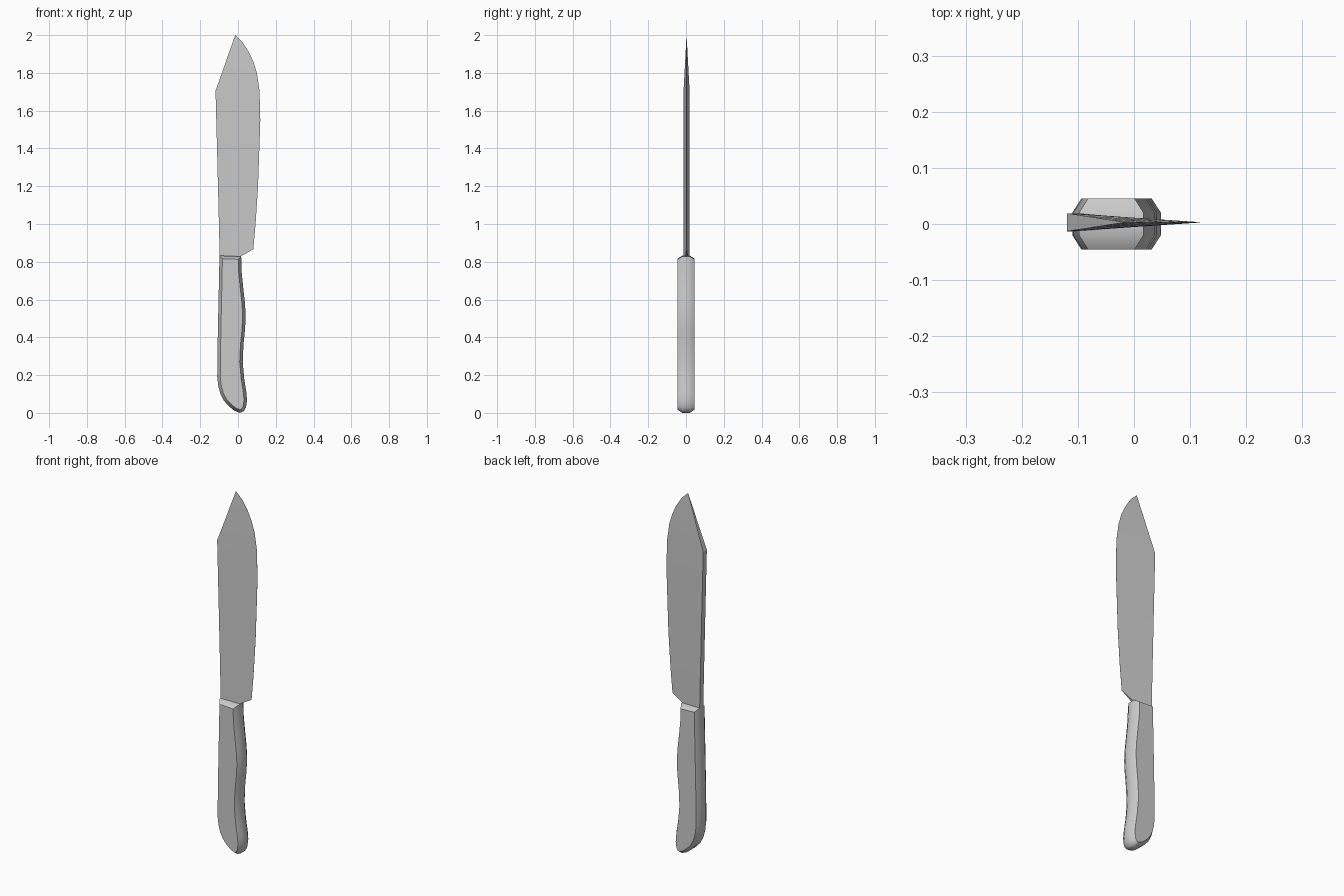
import bpy, bmesh, math
from mathutils import Vector

if "Cube" in bpy.data.objects:
    bpy.data.objects.remove(bpy.data.objects["Cube"])


def make_object(name, loops, angle):
    """Bridge equal-length closed loops and cap both ends."""
    bm = bmesh.new()
    rings = [[bm.verts.new(p) for p in loop] for loop in loops]
    n = len(rings[0])
    for a, b in zip(rings, rings[1:]):
        for i in range(n):
            j = (i + 1) % n
            bm.faces.new((a[i], a[j], b[j], b[i]))
    bm.faces.new(rings[0])
    bm.faces.new(rings[-1])
    bmesh.ops.remove_doubles(bm, verts=bm.verts, dist=0.0004)
    bmesh.ops.recalc_face_normals(bm, faces=bm.faces)
    mesh = bpy.data.meshes.new(name)
    bm.to_mesh(mesh)
    bm.free()
    obj = bpy.data.objects.new(name, mesh)
    bpy.context.collection.objects.link(obj)
    bpy.ops.object.select_all(action='DESELECT')
    obj.select_set(True)
    bpy.context.view_layer.objects.active = obj
    bpy.ops.object.shade_smooth_by_angle(angle=math.radians(angle))
    return obj


def inset(points, d):
    """Mitred inward offset of a counter-clockwise outline."""
    result = []
    for i, p in enumerate(points):
        a = (p - points[i - 1]).normalized()
        b = (points[(i + 1) % len(points)] - p).normalized()
        na, nb = Vector((-a.y, a.x)), Vector((-b.y, b.x))
        m = (na + nb).normalized()
        result.append(p + m * d / max(m.dot(na), 0.5))
    return result


# Handle: side outline (x, z) with chamfered, smooth-shaded rims
outline = [Vector(p) for p in (
    (-0.098, 0.833), (-0.103, 0.60), (-0.108, 0.36), (-0.110, 0.19),
    (-0.104, 0.14), (-0.093, 0.10), (-0.075, 0.065), (-0.050, 0.037),
    (-0.020, 0.012), (0.010, 0.0), (0.030, 0.008), (0.042, 0.028),
    (0.048, 0.065), (0.044, 0.11), (0.033, 0.18), (0.025, 0.27),
    (0.029, 0.36), (0.037, 0.44), (0.041, 0.51), (0.037, 0.58),
    (0.028, 0.66), (0.019, 0.75), (0.017, 0.828))]
layers = [(-0.045, 0.016), (-0.020, 0.0), (0.020, 0.0), (0.045, 0.016)]
make_object("handle", [[(p.x, y, p.y) for p in inset(outline, d)]
                       for y, d in layers], 50)

# Blade: wedge sections (z, spine x, edge x), thick spine to sharp edge
sections = [
    (0.828, -0.097, 0.013), (0.866, -0.098, 0.081), (1.0, -0.101, 0.093),
    (1.2, -0.106, 0.106), (1.4, -0.111, 0.113), (1.55, -0.115, 0.118),
    (1.705, -0.119, 0.114), (1.80, -0.085, 0.100), (1.86, -0.064, 0.081),
    (1.91, -0.047, 0.058), (1.965, -0.027, 0.022), (2.0, -0.015, -0.015)]
MID_Y, HALF = 0.003, 0.016
loops = []
for z, spine, edge in sections:
    t = HALF * min(1, (2.0 - z) / 0.295)
    e = 0.006 if z < 0.85 else 0.0003
    loops.append([(spine, MID_Y - t, z), (edge, MID_Y - min(e, t), z),
                  (edge, MID_Y + min(e, t), z), (spine, MID_Y + t, z)])
make_object("blade", [[Vector(p) for p in loop] for loop in loops], 20)
